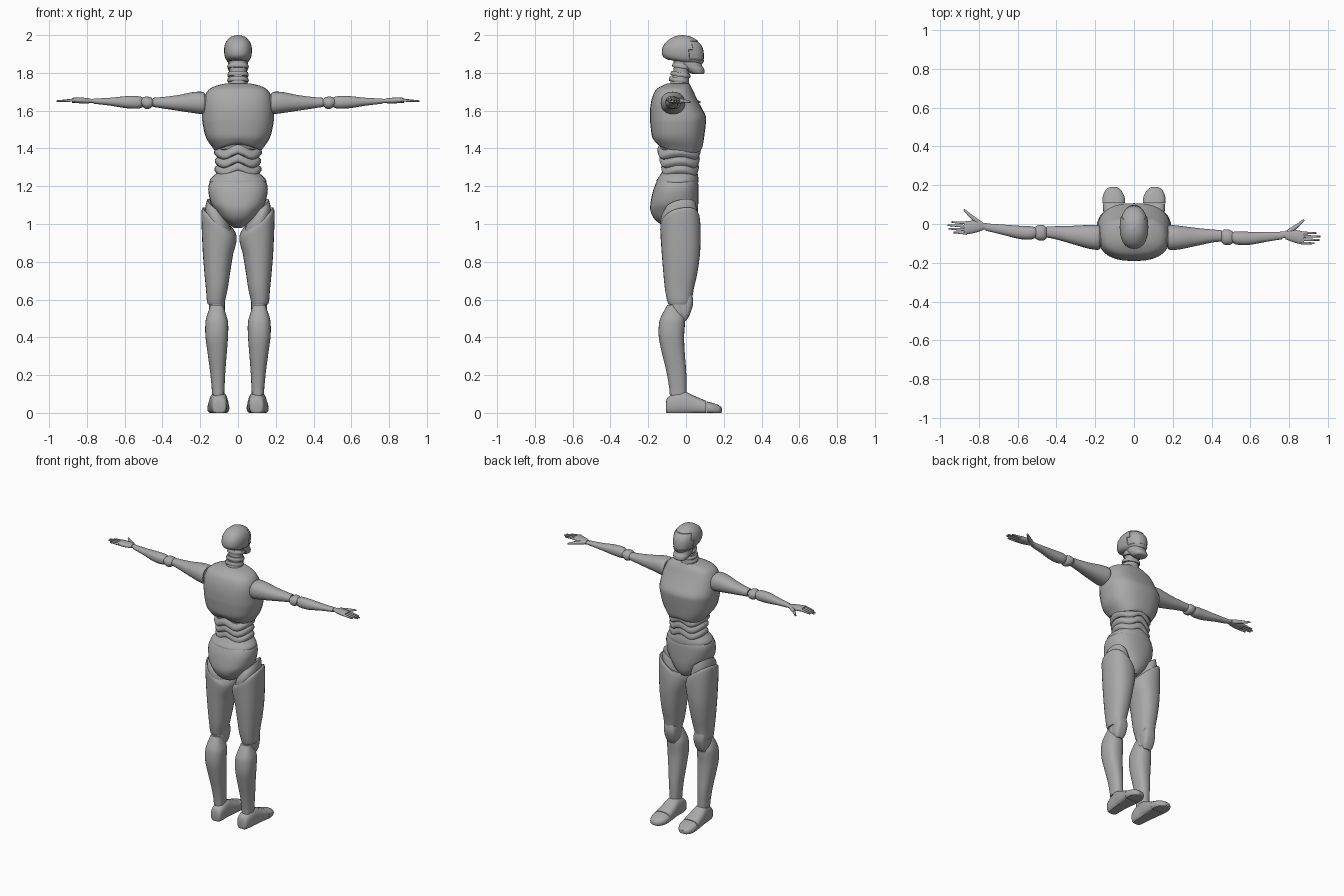
import bpy, bmesh, math
from mathutils import Vector

if "Cube" in bpy.data.objects:
    bpy.data.objects.remove(bpy.data.objects["Cube"], do_unlink=True)

shell = bpy.data.materials.new("shell_grey")
shell.use_nodes = True
grey = (0.4, 0.4, 0.4, 1)
shell.diffuse_color = grey
shell.node_tree.nodes["Principled BSDF"].inputs["Base Color"].default_value = grey

CM = 0.01      # section sizes are written in hundredths of a unit
SIDES = 28
AXES = {"x": (0, 1, 2), "y": (1, 0, 2), "z": (2, 0, 1)}


def finish(name, bm):
    bmesh.ops.recalc_face_normals(bm, faces=bm.faces)
    mesh = bpy.data.meshes.new(name)
    bm.to_mesh(mesh)
    bm.free()
    mesh.materials.append(shell)
    obj = bpy.data.objects.new(name, mesh)
    bpy.context.collection.objects.link(obj)
    bpy.ops.object.select_all(action="DESELECT")
    obj.select_set(True)
    bpy.context.view_layer.objects.active = obj
    bpy.ops.object.shade_smooth_by_angle(angle=math.radians(38))
    return obj


def smooth_sections(rings, steps=4):
    """Catmull-Rom interpolation between the given cross-sections."""
    out = []
    for i in range(len(rings) - 1):
        a, b, c, d = (rings[max(0, min(len(rings) - 1, i + k))] for k in (-1, 0, 1, 2))
        for s in range(steps):
            t = s / steps
            out.append([q + t / 2 * (r - p + t * (2 * p - 5 * q + 4 * r - e + t * (3 * (q - r) + e - p)))
                        for p, q, r, e in zip(a, b, c, d)])
    return out + [list(rings[-1])]


def loft(name, rings, along="z", side=1, power=2.2, warp=None, panel=None):
    """Skin rounded sections (position, low, high, low, high) along an axis."""
    bm = bmesh.new()
    loops = []
    for t, a0, a1, b0, b1 in smooth_sections(rings):
        loop = []
        for k in range(SIDES):
            ang = math.tau * k / SIDES
            c, s = (math.copysign(abs(f) ** (2 / power), f) for f in (math.cos(ang), math.sin(ang)))
            co = Vector()
            main, u, w = AXES[along]
            co[main] = t
            co[u] = (a0 + a1 + (a1 - a0) * c) / 2
            co[w] = (b0 + b1 + (b1 - b0) * s) / 2
            if warp:
                warp(co)
            co.x *= side
            loop.append(bm.verts.new(co * CM))
        loops.append(loop)
    for low, high in zip(loops, loops[1:]):
        for k in range(SIDES):
            n = (k + 1) % SIDES
            bm.faces.new((low[k], low[n], high[n], high[k]))
    bm.faces.new(loops[0])
    bm.faces.new(loops[-1])
    bmesh.ops.recalc_face_normals(bm, faces=bm.faces)
    if panel:   # engraved seam around a region
        region = [f for f in bm.faces if len(f.verts) == 4 and panel(f.calc_center_median() / CM)]
        bmesh.ops.inset_region(bm, faces=region, thickness=0.003, depth=-0.003)
    return finish(name, bm)


def body(name, rings, **kw):
    """Loft that is symmetric about the middle: (height, half width, back, front)."""
    return loft(name, [(z, -w, w, b, f) for z, w, b, f in rings], **kw)


def digit(name, start, end, r0, r1, side, warp):
    """Tapered round finger between two points."""
    a, b = Vector(start), Vector(end)
    axis = b - a
    bm = bmesh.new()
    rot = axis.to_track_quat("Z", "Y")
    bmesh.ops.create_cone(bm, cap_ends=True, segments=10, radius1=r0, radius2=r1, depth=axis.length)
    for v in bm.verts:
        v.co = rot @ v.co + (a + b) / 2
        warp(v.co)
        v.co.x *= side
        v.co *= CM
    finish(name, bm)


# Head and neck
def droop(co):
    if co.z < 190:
        co.z -= (co.y + 2) * 0.12 * (190 - co.z) / 4


body("skull", [(186, 5.2, -9.5, 8.6), (187.5, 6.6, -11.8, 9.6), (190.5, 7.3, -12.8, 9.7),
               (194, 7.2, -12.2, 8.8), (197, 5.9, -9.9, 6.3), (199.2, 3.5, -6.2, 2.4), (200, .4, -2.4, -1.6)],
     warp=droop, power=2.3, panel=lambda c: c.y > 2.5 and 187 < c.z < 197)
body("jaw", [(179.3, 3, 4, 8.6), (180, 4.4, 2, 9.7), (182, 5.2, -1, 9.6), (183.6, 5.4, -3, 8.6), (186, 5.4, -4, 8)])
body("neck", [(170, 6, -9.5, 2.5), (176, 4.7, -8, 1.5), (181, 4.4, -6.6, 1.8), (187, 4.8, -6.5, 2.5)])
for i, z in enumerate((174.5, 177.5, 182)):
    lean = i * .9
    body(f"neck_collar_{i}", [(z, 5.4, lean - 8.9, lean + 1.2), (z + 1, 5.7, lean - 9.1, lean + 1.5),
                              (z + 2.4, 5.2, lean - 8.6, lean + 1.2)], warp=lambda c: setattr(c, "z", c.z - c.y * .15))


# Torso
def arch(co):
    if co.z < 146:
        co.z += (146 - co.z) / 7 * (1.5 - abs(co.x) * .2 - co.y * .15)


body("chest_shell", [(139, 12.2, -15, 7.8), (141, 13.5, -16.4, 8.8), (146, 17, -18, 9.6), (153, 18.7, -18.9, 10.5),
                     (157, 19, -19.1, 10.5), (162, 18.7, -18.9, 8), (167, 17.8, -17.9, 5.4),
                     (171, 15.6, -16, 3.6), (173.2, 11.5, -12.8, 2.4), (174.4, 6.5, -9.8, 1.8)],
     power=2.5, warp=arch)


def chevron(co):
    co.z += 1.5 * math.cos(abs(co.x) * .42)


body("abdomen_core", [(120, 12, -13, 5.5), (128, 8.8, -11.5, 5.6), (142, 11.5, -14, 6.8)])
for i, (z, w, back, front) in enumerate([(136, 12.6, -15, 7.7), (131.5, 12.2, -14, 7.2), (127, 12.4, -13, 6.7)]):
    body(f"abdomen_band_{i}", [(z - .4, w - 1.2, back + 1, front - .8), (z + .6, w, back, front),
                               (z + 2.5, w - .2, back, front), (z + 4.6, w - 1.6, back + 1, front - .7)], warp=chevron)

# Pelvis
body("waist_belt", [(121, 14.6, -15.6, 6.3), (123, 15, -15.6, 6.6), (125.5, 13, -14, 6.4), (128.3, 9.3, -12.4, 5.8)])
body("pelvis_shell", [(98, 2.2, -9, 2), (100, 5, -13.5, 4.2), (103, 8.6, -17, 5.6), (107, 11.6, -18.8, 6.3),
                      (111, 14.3, -18.8, 6.5), (117, 15.7, -17.6, 6.6), (121, 15.4, -16.2, 6.5), (123, 14.2, -15.2, 6)],
     power=2.4)


# Legs
def slant(co):
    fade = max(0, min(1, (co.z - 84) / 18))
    co.z += fade * ((co.x - 11) * .75 + co.y * .2 + .5)


def flat_sole(co):
    co.z = max(co.z, 0)
    co.x += co.y * .05


for side, label in ((1, "left"), (-1, "right")):
    loft(label + "_hip_joint", [(94, 2, 17.5, -12, 6), (104, 4, 17.3, -13.5, 6), (109, 6, 16.3, -11, 5)],
         side=side, warp=slant)
    loft(label + "_thigh", [(57.5, 7.2, 16, -9.3, 2), (59.5, 6.8, 16.5, -10, 3), (66, 5.4, 17, -11.2, 4.2),
                            (74, 4.2, 17.8, -12, 6), (84, 2.6, 18.6, -12.8, 7.4), (94, 1, 19.2, -13.4, 7.8),
                            (101, .8, 19.3, -13.6, 7.4), (103, 1.8, 18.4, -12.6, 6.6)],
         side=side, warp=slant, power=2.3)
    loft(label + "_knee_joint", [(46, 7.5, 15, -9, -1), (55, 7, 15.2, -9, 1), (62, 7.5, 15.5, -8, 2)], side=side)
    loft(label + "_knee_cap", [(49, 9, 13.6, -2.5, .3), (52, 7.4, 15, -4, 2), (57, 6.8, 15.4, -4.6, 3.6),
                               (61, 7.2, 15.4, -4, 3.6), (64.8, 9, 14, -1.5, 2.8)], side=side, power=3)
    loft(label + "_shin", [(9.8, 7.3, 13.7, -8.6, .2), (14, 7.1, 14, -9, .2), (22, 6.7, 14.8, -10.4, .1),
                           (31, 6, 16, -12.6, -.6), (40, 5.3, 17.2, -14.4, -1), (47, 5.2, 17.3, -14.3, -.6),
                           (51, 6, 16.6, -13.2, -1), (57, 8, 14.5, -10, -5)], side=side, power=2.4)
    loft(label + "_ankle", [(4, 7.8, 13.4, -8.4, 0), (11, 7.8, 13.2, -8, -.4)], side=side)
    loft(label + "_foot", [(-10.6, 8.2, 12.8, 1, 5), (-9.8, 6.8, 14, -.6, 8), (-6, 6, 14.6, -1, 10.4),
                           (-1, 5.6, 15, -1, 11.4), (4, 4.8, 15.4, -1, 9.2), (10.6, 4.2, 15.6, -1, 6.4)],
         along="y", side=side, power=2.6, warp=flat_sole)
    loft(label + "_toe_cap", [(10.8, 4, 15.7, -1, 6.1), (14, 4.2, 15.4, -.9, 5.3), (17.5, 5.8, 13.8, -.6, 4),
                              (19, 8, 11.6, .4, 2.6)], along="y", side=side, power=2.5, warp=flat_sole)

    # Arms and hands, the right one swung slightly forward
    def swing(co, amount=0.075 * (side < 0)):
        co.y += max(0, co.x - 18) * amount

    arm = dict(along="x", side=side, warp=swing)
    loft(label + "_shoulder_joint", [(12, -12, -2.5, 159, 168.5), (20, -12, -2.5, 159, 168.5)], **arm)
    loft(label + "_upper_arm", [(17.6, -12.8, -1, 158.8, 169.2), (19, -13.4, -.5, 158.2, 170), (24, -13, -1, 158.8, 169.8),
                                (32, -11.3, -2, 160, 168.2), (40, -9.6, -2.8, 161.2, 167.2), (45, -9, -3.2, 162, 166.8)], **arm)
    loft(label + "_elbow_joint", [(42, -8.4, -4, 162.2, 166), (54, -9, -4.4, 162, 166.5)], **arm)
    loft(label + "_elbow_cap", [(45, -9.4, -4, 163, 166), (46.5, -10.6, -2.8, 161.2, 167.2),
                                (49, -10.8, -2.9, 161, 167.4), (51, -9.8, -4, 162.6, 166.6)], **arm)
    loft(label + "_forearm", [(50.6, -9.4, -4.2, 161.8, 167), (53, -10.6, -3.8, 161.1, 167.7), (59, -10.8, -4, 161.3, 167.7),
                              (68, -9.2, -4, 162.7, 166.8), (76.5, -7.8, -4.1, 163.7, 166.4)], **arm)
    loft(label + "_wrist", [(75, -7.2, -4, 164, 166.2), (80, -7.2, -3.7, 164.2, 166.2)], **arm)
    loft(label + "_palm", [(78, -7.8, -3.4, 164, 166.4), (81, -9, -3, 163.8, 166.8), (85, -10.2, -3.4, 164, 167),
                           (87.5, -10.4, -4, 164.4, 166.8)], **arm)
    for i, tip in enumerate((94, 96, 95.6, 93)):
        y = -4.6 - i * 1.75
        digit(f"{label}_finger_{i}", (86, y, 165.7), (tip, y - .1, 165), .85, .45, side, swing)
    digit(label + "_thumb_base", (79.5, -4.2, 165.2), (84.5, -.6, 165), 1.4, 1, side, swing)
    digit(label + "_thumb_tip", (84, -1, 165), (87.6, 2.2, 164.6), 1, .5, side, swing)
